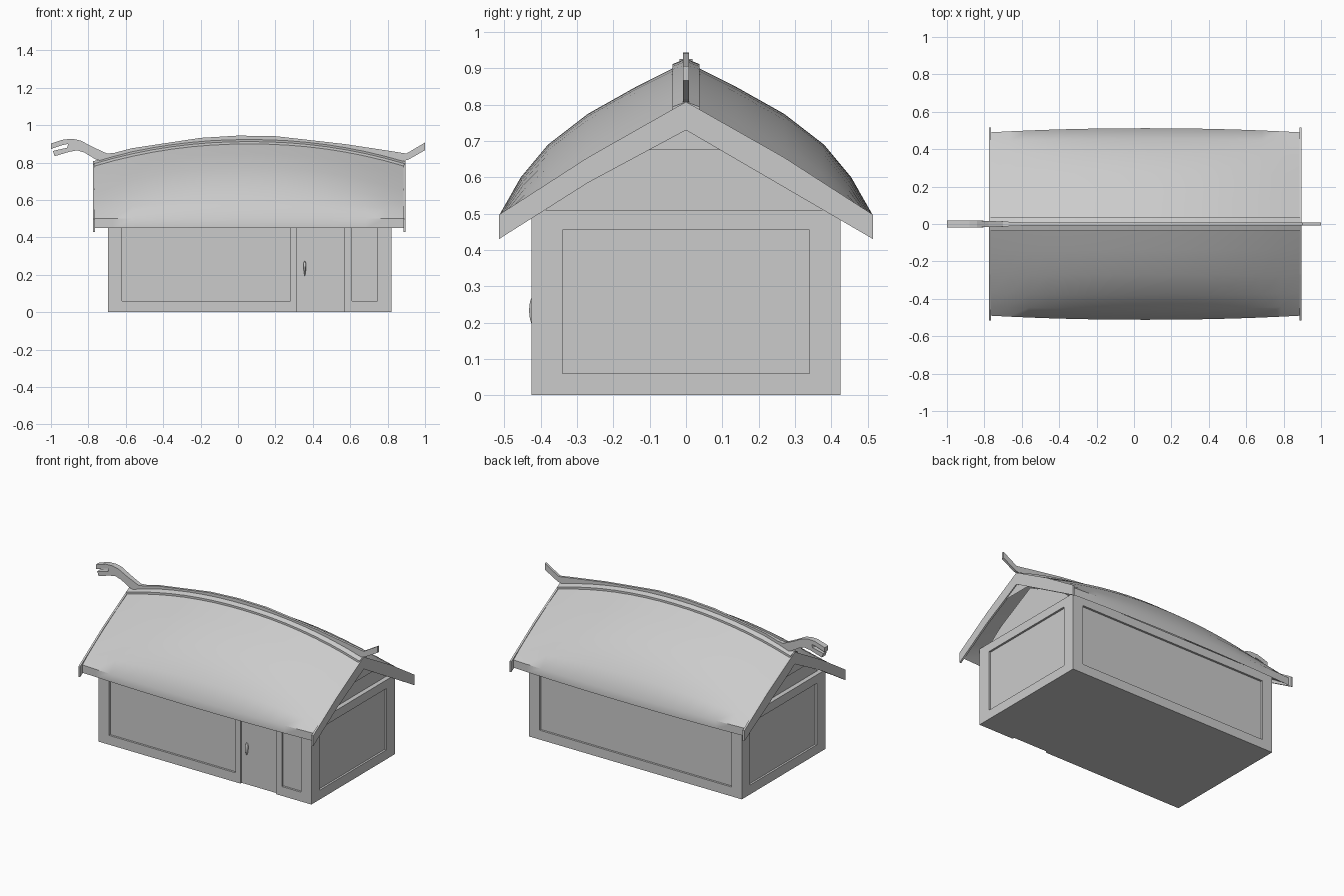
import bpy, bmesh

if "Cube" in bpy.data.objects:
    bpy.data.objects.remove(bpy.data.objects["Cube"])

X0, X1 = -0.77, 0.89          # roof ends
XC, XH = 0.06, 0.83


def finish(name, bm, smooth=None):
    bmesh.ops.recalc_face_normals(bm, faces=bm.faces[:])
    me = bpy.data.meshes.new(name)
    bm.to_mesh(me)
    bm.free()
    ob = bpy.data.objects.new(name, me)
    bpy.context.collection.objects.link(ob)
    bpy.ops.object.select_all(action='DESELECT')
    ob.select_set(True)
    bpy.context.view_layer.objects.active = ob
    if smooth:
        bpy.ops.object.shade_smooth_by_angle(angle=smooth)
    return ob


def add_box(bm, x0, x1, y0, y1, z0, z1):
    vs = bmesh.ops.create_cube(bm, size=1)['verts']
    for v in vs:
        v.co.x = x0 if v.co.x < 0 else x1
        v.co.y = y0 if v.co.y < 0 else y1
        v.co.z = z0 if v.co.z < 0 else z1


def loft(name, sections, smooth=None):
    bm = bmesh.new()
    rings = [[bm.verts.new(p) for p in s] for s in sections]
    n = len(rings[0])
    for a, b in zip(rings, rings[1:]):
        for i in range(n):
            j = (i + 1) % n
            bm.faces.new((a[i], a[j], b[j], b[i]))
    ends = [bm.faces.new(rings[0]), bm.faces.new(rings[-1])]
    bmesh.ops.triangulate(bm, faces=ends)
    return finish(name, bm, smooth)


def extrude_x(name, pts, x0, x1):
    return loft(name, [[(x, y, z) for y, z in pts] for x in (x0, x1)])


def mirror_profile(half):
    return half + [(-y, z) for y, z in reversed(half) if y > 0]


def rise(x):
    return max(0, 1 - abs((x - XC) / XH) ** 2.1)


def ridge(x):
    return 0.80 + 0.118 * rise(x)


# walls with recessed panels and doorway
bm = bmesh.new()
add_box(bm, -0.695, 0.82, -0.425, 0.425, 0, 0.51)
walls = finish("walls", bm)
bm = bmesh.new()
D = 0.013
zp = (0.06, 0.455)
add_box(bm, -0.62, 0.28, -0.5, -0.425 + D, *zp)
add_box(bm, 0.61, 0.745, -0.5, -0.425 + D, *zp)
add_box(bm, 0.315, 0.567, -0.5, -0.425 + D, -0.05, 0.457)
add_box(bm, -0.62, 0.745, 0.425 - D, 0.5, *zp)
add_box(bm, -0.8, -0.695 + D, -0.34, 0.34, *zp)
add_box(bm, 0.82 - D, 0.9, -0.34, 0.34, *zp)
cutter = finish("panel_cutter", bm)
cutter.hide_render = True
mod = walls.modifiers.new("panels", 'BOOLEAN')
mod.operation = 'DIFFERENCE'
mod.solver = 'EXACT'
mod.object = cutter
bpy.context.view_layer.objects.active = walls
bpy.ops.object.modifier_apply(modifier=mod.name)
bpy.data.objects.remove(cutter)

# door handle
bm = bmesh.new()
bmesh.ops.create_uvsphere(bm, u_segments=10, v_segments=8, radius=1)
for v in bm.verts:
    t = 0.65 + 0.35 * v.co.z
    v.co = (0.357 + v.co.x * 0.011 * t, -0.42 + v.co.y * 0.012, 0.233 + v.co.z * 0.04)
finish("door_handle", bm, 0.9)

# gable infill, set back from the end walls
extrude_x("gable", [(-0.40, 0.50), (0.40, 0.50), (0.27, 0.60), (0, 0.745), (-0.27, 0.60)],
          -0.665, 0.79)

# arched roof shell
END = [(0, 0.80), (0.14, 0.725), (0.27, 0.648), (0.37, 0.585), (0.44, 0.538), (0.49, 0.50)]
MID = [(0, 0.918), (0.14, 0.848), (0.27, 0.775), (0.38, 0.69), (0.455, 0.60), (0.512, 0.50)]
secs = []
N = 16
for i in range(N + 1):
    x = X0 + (X1 - X0) * i / N
    t = rise(x)
    half = [(a[0] + (b[0] - a[0]) * t, a[1] + (b[1] - a[1]) * t) for a, b in zip(END, MID)]
    top = [(-y, z) for y, z in reversed(half)] + half[1:]
    low = [(y, z - 0.05) for y, z in reversed(top)]
    secs.append([(x, y, z) for y, z in top + low])
loft("roof", secs, 0.7)

# barge boards on both gable ends
outer = [(-0.515, 0.497), (-0.27, 0.655), (0, 0.808), (0.27, 0.655), (0.515, 0.497)]
inner = [(0.515, 0.43), (0.27, 0.585), (0, 0.73), (-0.27, 0.585), (-0.515, 0.43)]
for side, x in (("left", X0), ("right", X1)):
    extrude_x("barge_board_" + side, outer + inner, x - 0.006, x + 0.006)

# ridge cap
cap = [(-0.037, -0.035), (-0.037, -0.006), (0, 0.008), (0.037, -0.006), (0.037, -0.035)]
secs = []
for i in range(N + 1):
    x = X0 + (X1 - X0) * i / N
    secs.append([(x, y, ridge(x) + z) for y, z in cap])
loft("ridge_cap", secs, 0.5)

# carved ridge beam: open-jawed head at the left, upturned tail at the right
outline = [(-1, 0.902), (-0.93, 0.924), (-0.88, 0.926), (-0.84, 0.917), (-0.78, 0.885),
           (-0.70, 0.848), (-0.66, 0.852), (-0.57, 0.876), (-0.2, 0.932), (0, 0.944),
           (0.2, 0.941), (0.57, 0.899), (0.80, 0.864), (0.90, 0.848), (1, 0.907),
           (1, 0.866), (0.91, 0.815), (0.87, 0.805), (0.57, 0.845), (0.2, 0.905),
           (-0.2, 0.9), (-0.57, 0.835), (-0.70, 0.803), (-0.76, 0.816), (-0.82, 0.853),
           (-0.86, 0.865), (-0.90, 0.858), (-0.98, 0.834), (-0.99, 0.862),
           (-0.915, 0.879), (-0.907, 0.90), (-0.94, 0.893), (-1, 0.873)]
bm = bmesh.new()
face = bm.faces.new([bm.verts.new((x, -1, z)) for x, z in outline])
ext = bmesh.ops.extrude_face_region(bm, geom=[face], use_keep_orig=True)
for v in ext['geom']:
    if isinstance(v, bmesh.types.BMVert):
        v.co.y = 1
bmesh.ops.triangulate(bm, faces=[f for f in bm.faces if len(f.verts) > 4])
for v in bm.verts:
    head = min(1, max(0, (-0.57 - v.co.x) / 0.25))
    v.co.y *= 0.008 + 0.010 * head
finish("ridge_beam", bm)
